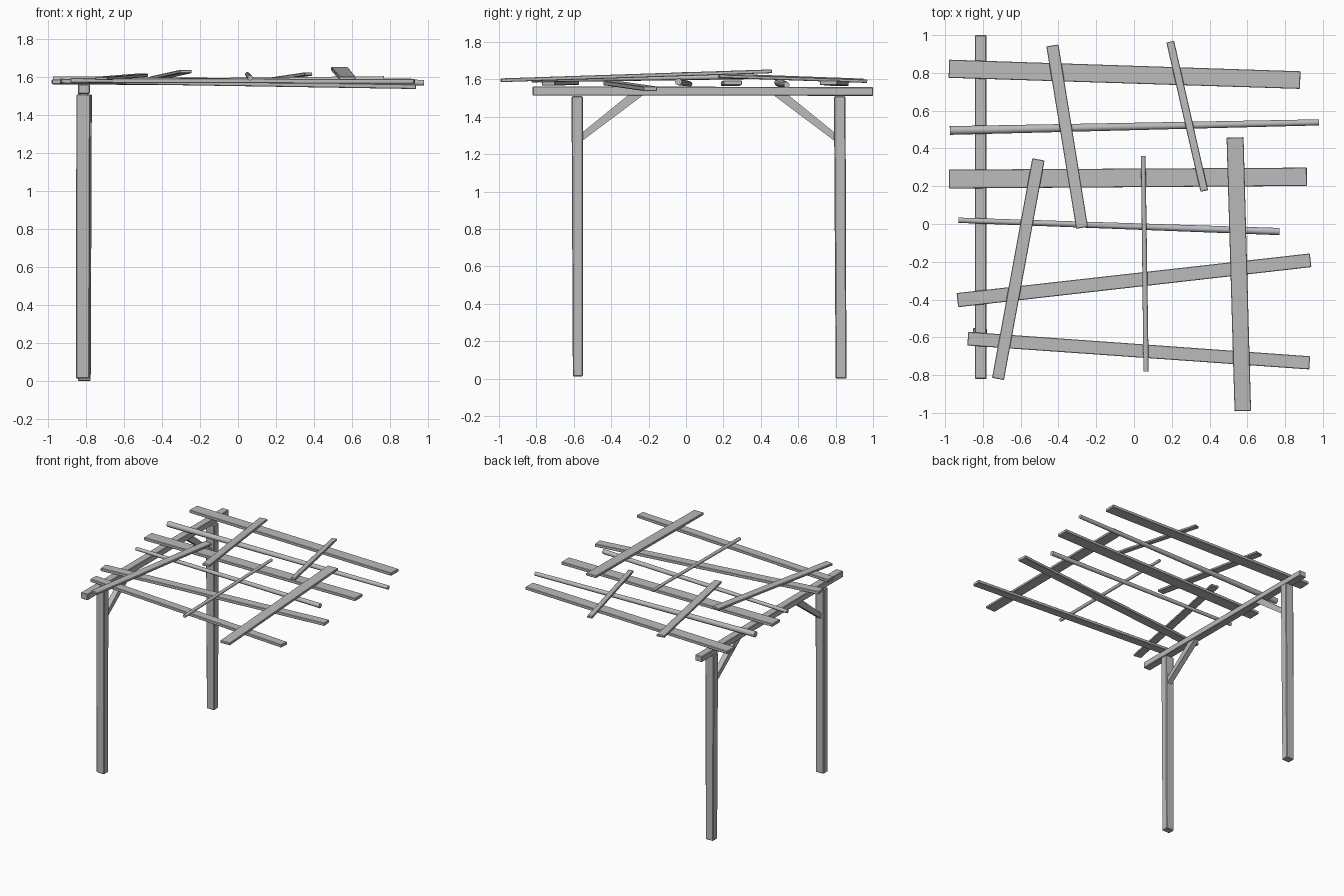
import bpy, bmesh, math
from mathutils import Vector

cube = bpy.data.objects.get("Cube")
if cube:
    bpy.data.objects.remove(cube, do_unlink=True)

wood = bpy.data.materials.new("grey_wood")
wood.use_nodes = True
grey = (0.5, 0.5, 0.5, 1)
wood.diffuse_color = grey
wood.node_tree.nodes["Principled BSDF"].inputs["Base Color"].default_value = grey


def loft(name, start, end, section_a, section_b, bevel=0.0, smooth=False):
    """Closed bar between two points; sections are (side, up) offsets."""
    a, b = Vector(start), Vector(end)
    axis = (b - a).normalized()
    ref = Vector((1, 0, 0)) if abs(axis.z) > 0.9 else Vector((0, 0, 1))
    side = axis.cross(ref).normalized()
    up = side.cross(axis)
    bm = bmesh.new()
    rings = [[bm.verts.new(p + side * s + up * u) for s, u in sec]
             for p, sec in ((a, section_a), (b, section_b))]
    n = len(section_a)
    for i in range(n):
        j = (i + 1) % n
        bm.faces.new((rings[0][i], rings[0][j], rings[1][j], rings[1][i]))
    for ring in rings:
        bm.faces.new(ring)
    bmesh.ops.recalc_face_normals(bm, faces=bm.faces)
    mesh = bpy.data.meshes.new(name)
    bm.to_mesh(mesh)
    bm.free()
    mesh.materials.append(wood)
    obj = bpy.data.objects.new(name, mesh)
    bpy.context.collection.objects.link(obj)
    if bevel:
        mod = obj.modifiers.new("worn_edges", "BEVEL")
        mod.width, mod.segments = bevel, 1
    if smooth:
        bpy.ops.object.select_all(action="DESELECT")
        obj.select_set(True)
        bpy.context.view_layer.objects.active = obj
        bpy.ops.object.shade_smooth_by_angle(angle=math.radians(50))
    return obj


def rect(w, h):
    return [(-w / 2, -h / 2), (w / 2, -h / 2), (w / 2, h / 2), (-w / 2, h / 2)]


def circle(r, n=10):
    return [(r * math.cos(math.tau * i / n), r * math.sin(math.tau * i / n)) for i in range(n)]


def plank(name, start, end, width, height=0.024):
    loft(name, start, end, rect(width, height), rect(width * 0.97, height), 0.003)


def pole(name, start, end, r0, r1):
    loft(name, start, end, circle(r0), circle(r1), smooth=True)


# Posts and the beam they carry
loft("front_post", (-0.818, -0.578, 0.012), (-0.815, -0.582, 1.51),
     rect(0.054, 0.07), rect(0.06, 0.074), 0.005)
loft("back_post", (-0.81, 0.829, 0), (-0.808, 0.822, 1.51),
     rect(0.058, 0.068), rect(0.062, 0.076), 0.005)
loft("top_beam", (-0.812, -0.82, 1.538), (-0.812, 1.0, 1.535),
     rect(0.062, 0.05), rect(0.062, 0.046), 0.004)

# Diagonal braces, cut flush with post and beam
for name, post_y, d in (("front_brace", -0.556, 1), ("back_brace", 0.795, -1)):
    profile = [(0, 1.27), (0, 1.315), (0.245, 1.514), (0.325, 1.514)]
    bm = bmesh.new()
    face = bm.faces.new([bm.verts.new((-0.832, post_y + d * y, z)) for y, z in profile])
    ext = bmesh.ops.extrude_face_region(bm, geom=[face])
    moved = [v for v in ext["geom"] if isinstance(v, bmesh.types.BMVert)]
    bmesh.ops.translate(bm, verts=moved, vec=(0.042, 0, 0))
    bmesh.ops.recalc_face_normals(bm, faces=bm.faces)
    mesh = bpy.data.meshes.new(name)
    bm.to_mesh(mesh)
    bm.free()
    mesh.materials.append(wood)
    bpy.context.collection.objects.link(bpy.data.objects.new(name, mesh))

# Long rafters resting on the beam
plank("rafter_back", (-0.98, 0.822, 1.577), (0.88, 0.762, 1.582), 0.096)
plank("rafter_middle", (-0.98, 0.238, 1.577), (0.915, 0.25, 1.582), 0.1)
plank("rafter_slanted", (-0.935, -0.403, 1.58), (0.935, -0.192, 1.55), 0.075)
plank("rafter_front", (-0.88, -0.607, 1.583), (0.93, -0.735, 1.578), 0.072)
pole("rafter_pole_back", (-0.975, 0.495, 1.583), (0.98, 0.538, 1.571), 0.023, 0.016)
pole("rafter_pole_middle", (-0.93, 0.02, 1.575), (0.77, -0.04, 1.587), 0.014, 0.019)

# Loose cross pieces lying on the rafters
plank("cross_plank_back", (-0.432, 0.945, 1.595), (-0.275, -0.02, 1.63), 0.065, 0.018)
plank("cross_batten_back", (0.192, 0.965, 1.59), (0.372, 0.175, 1.617), 0.042, 0.018)
plank("cross_plank_front", (-0.506, 0.342, 1.61), (-0.72, -0.82, 1.593), 0.066, 0.018)
plank("cross_plank_wide", (0.535, 0.458, 1.643), (0.576, -0.99, 1.595), 0.09, 0.02)
pole("cross_pole", (0.049, 0.36, 1.615), (0.064, -0.78, 1.597), 0.012, 0.014)
